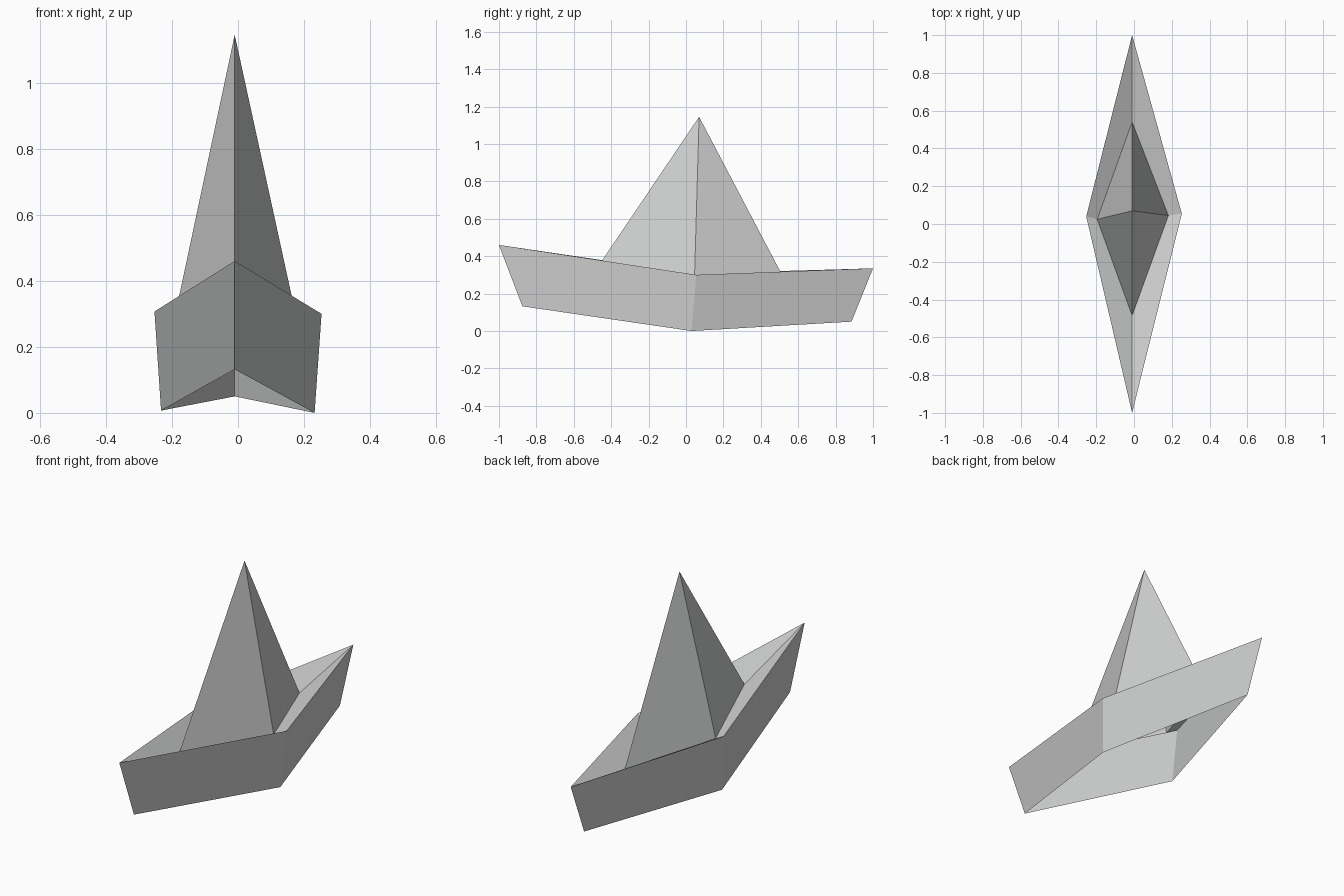
import bpy

if "Cube" in bpy.data.objects:
    bpy.data.objects.remove(bpy.data.objects["Cube"])

# One flat paper colour for the whole folded boat
paper = bpy.data.materials.new("paper grey")
paper.diffuse_color = (0.62, 0.63, 0.625, 1.0)
paper.use_nodes = True
paper.node_tree.nodes["Principled BSDF"].inputs["Base Color"].default_value = paper.diffuse_color

# Rings run front, right, back, left
rim = [(-0.01, -1.0, 0.46), (0.253, 0.055, 0.30), (-0.01, 1.0, 0.335), (-0.253, 0.04, 0.307)]
keel = [(-0.01, -0.875, 0.132), (0.232, 0.03, 0.0), (-0.01, 0.885, 0.05), (-0.233, 0.025, 0.007)]
sail_base = [(-0.01, -0.485, 0.323), (0.182, 0.045, 0.265), (-0.01, 0.54, 0.25), (-0.195, 0.025, 0.275)]
apex = (-0.01, 0.07, 1.145)


def make_part(name, verts, faces):
    mesh = bpy.data.meshes.new(name)
    mesh.from_pydata(verts, [], faces)
    mesh.materials.append(paper)
    mesh.update()
    obj = bpy.data.objects.new(name, mesh)
    bpy.context.collection.objects.link(obj)
    return obj


def band(lower, upper):
    """Four quads joining two four-point rings."""
    faces = [(i, (i + 1) % 4, 4 + (i + 1) % 4, 4 + i) for i in range(4)]
    return lower + upper, faces


# Hull walls, open underneath
make_part("hull_walls", *band(keel, rim))

# Sunken folds between the rim and the sail
make_part("inner_folds", *band(rim, sail_base))

# Pointed sail, hollow underneath
make_part("sail", sail_base + [apex], [(i, (i + 1) % 4, 4) for i in range(4)])
